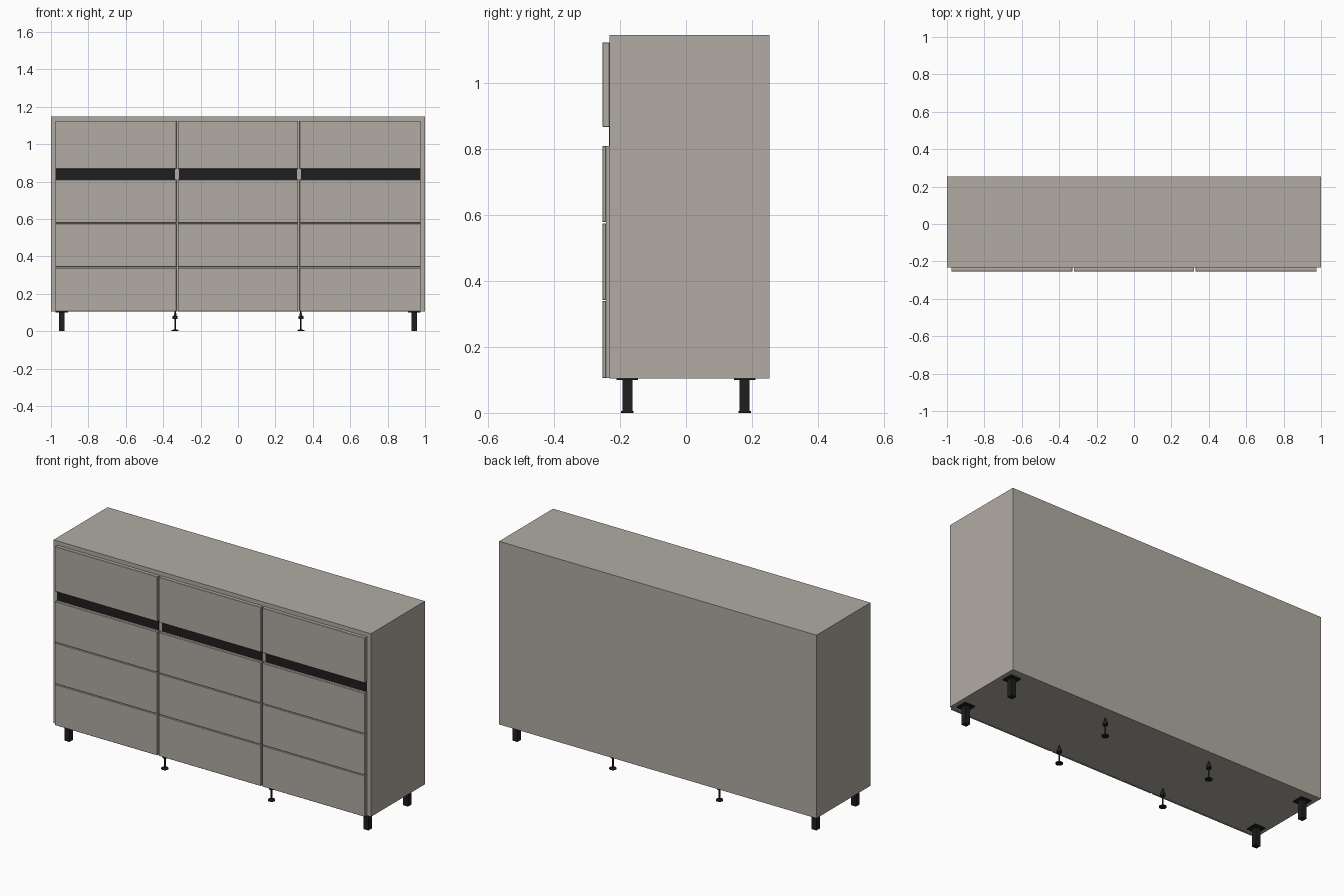
import bpy, bmesh, math
from mathutils import Matrix, Vector

if "Cube" in bpy.data.objects:
    bpy.data.objects.remove(bpy.data.objects["Cube"])


def material(name, rgb):
    m = bpy.data.materials.new(name)
    m.diffuse_color = (*rgb, 1)
    m.use_nodes = True
    m.node_tree.nodes["Principled BSDF"].inputs["Base Color"].default_value = m.diffuse_color
    return m


TAUPE = material("taupe_lacquer", (0.44, 0.41, 0.37))
BLACK = material("black_metal", (0.013, 0.013, 0.013))


def finish(bm, name, mat):
    mesh = bpy.data.meshes.new(name)
    bm.to_mesh(mesh)
    bm.free()
    mesh.materials.append(mat)
    ob = bpy.data.objects.new(name, mesh)
    bpy.context.collection.objects.link(ob)
    return ob


def add_box(bm, lo, hi):
    lo, hi = Vector(lo), Vector(hi)
    mat = Matrix.Translation((lo + hi) / 2) @ Matrix.Diagonal((*(hi - lo), 1))
    bmesh.ops.create_cube(bm, size=1, matrix=mat)


def box(name, lo, hi, mat, bevel=0):
    bm = bmesh.new()
    add_box(bm, lo, hi)
    ob = finish(bm, name, mat)
    if bevel:
        mod = ob.modifiers.new("edge", "BEVEL")
        mod.width, mod.segments = bevel, 1
    return ob


def add_cylinder(bm, x, y, z0, z1, r0, r1):
    bmesh.ops.create_cone(bm, cap_ends=True, segments=24, radius1=r0, radius2=r1,
                          depth=z1 - z0, matrix=Matrix.Translation((x, y, (z0 + z1) / 2)))


BODY_Y, BACKING_Y, FRONT_Y = -0.232, -0.242, -0.254

# Cabinet carcass
box("carcass", (-1, BODY_Y, 0.104), (1, 0.254, 1.147), TAUPE)

# Three columns of drawer fronts, with a dark grip strip below the top drawer
columns = [("left", -0.976, -0.330), ("middle", -0.322, 0.322), ("right", 0.330, 0.976)]
rows = [(0.106, 0.339), (0.343, 0.575), (0.579, 0.810)]
for side, x0, x1 in columns:
    box(f"{side}_top_drawer_front", (x0, FRONT_Y, 0.868), (x1, BODY_Y, 1.124), TAUPE, 0.0015)
    box(f"{side}_drawer_backing", (x0, BACKING_Y, 0.106), (x1, BODY_Y, 0.810), TAUPE)
    for i, (z0, z1) in enumerate(rows):
        box(f"{side}_drawer_front_{i + 1}", (x0, FRONT_Y, z0), (x1, BACKING_Y, z1), TAUPE, 0.0015)
    inner = 0.006
    s0 = x0 if side == "left" else x0 + inner
    s1 = x1 if side == "right" else x1 - inner
    box(f"{side}_grip_strip", (s0, BODY_Y - 0.002, 0.808), (s1, BODY_Y, 0.870), BLACK)

for sx, x_name in ((-1, "left"), (1, "right")):
    for y, y_name in ((-0.178, "front"), (0.178, "back")):
        # Square corner leg with mounting plate
        x = sx * 0.942
        bm = bmesh.new()
        add_box(bm, (x - 0.015, y - 0.015, 0), (x + 0.015, y + 0.015, 0.101))
        add_box(bm, (x - 0.033, y - 0.033, 0.100), (x + 0.033, y + 0.033, 0.104))
        finish(bm, f"{y_name}_{x_name}_corner_leg", BLACK)

        # Adjustable middle foot: disc, threaded stem, collar and neck
        x = sx * 0.336
        bm = bmesh.new()
        add_cylinder(bm, x, y, 0, 0.005, 0.019, 0.019)
        add_cylinder(bm, x, y, 0.005, 0.010, 0.017, 0.006)
        add_cylinder(bm, x, y, 0.008, 0.104, 0.0045, 0.0045)
        add_cylinder(bm, x, y, 0.064, 0.080, 0.0135, 0.0135)
        add_cylinder(bm, x, y, 0.080, 0.094, 0.008, 0.006)
        ob = finish(bm, f"{y_name}_{x_name}_adjustable_foot", BLACK)
        bpy.ops.object.select_all(action="DESELECT")
        ob.select_set(True)
        bpy.context.view_layer.objects.active = ob
        bpy.ops.object.shade_smooth_by_angle(angle=math.radians(35))
